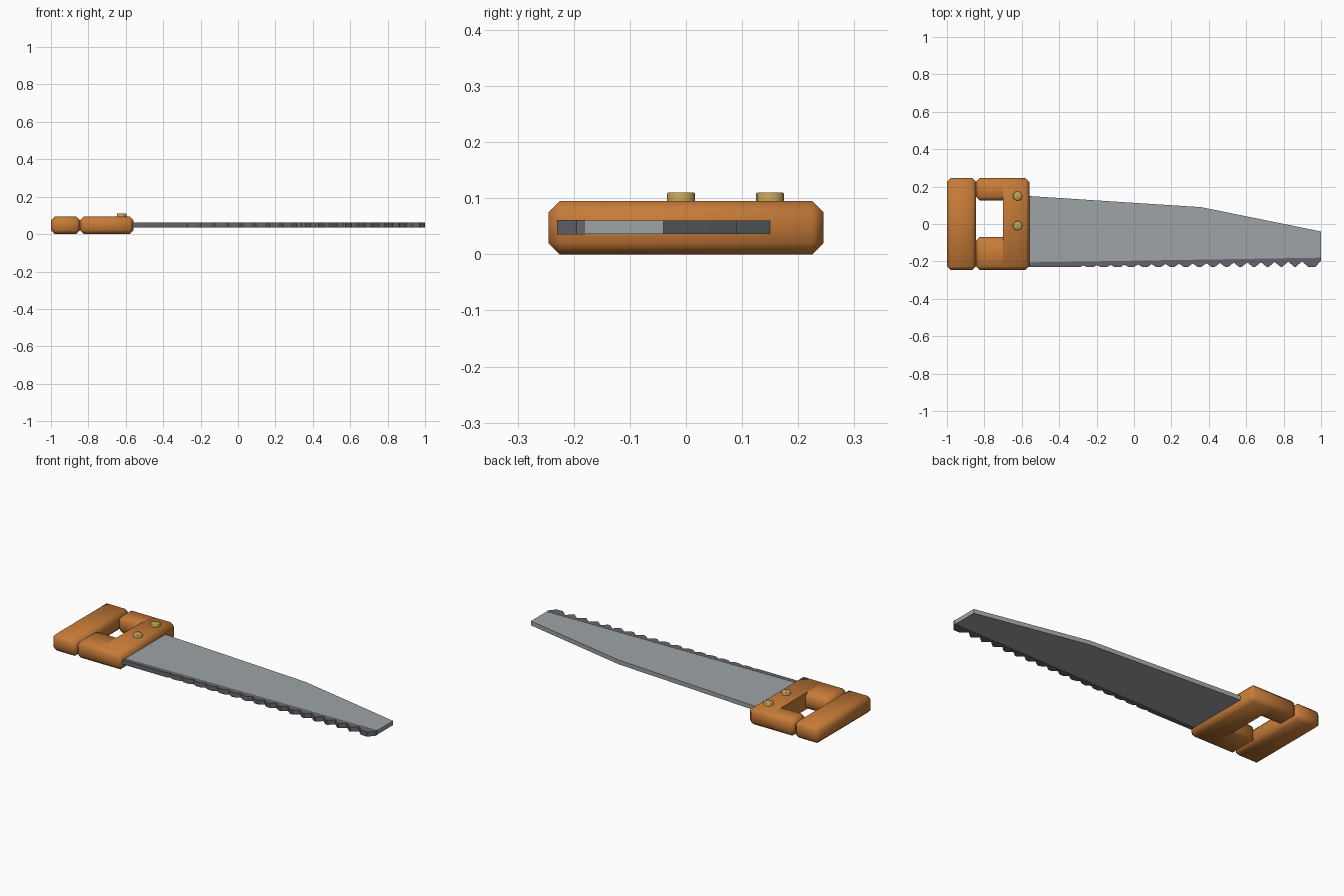
import bpy, bmesh
from math import radians
from mathutils import Matrix, Vector

if "Cube" in bpy.data.objects:
    bpy.data.objects.remove(bpy.data.objects["Cube"])


def material(name, rgb):
    m = bpy.data.materials.new(name)
    m.use_nodes = True
    colour = (*rgb, 1)
    m.diffuse_color = colour
    bsdf = next(n for n in m.node_tree.nodes if n.type == 'BSDF_PRINCIPLED')
    bsdf.inputs["Base Color"].default_value = colour
    return m


wood = material("orange wood", (0.57, 0.20, 0.04))
steel = material("light steel", (0.34, 0.37, 0.38))
dark_steel = material("dark steel", (0.13, 0.13, 0.15))
brass = material("brass", (0.53, 0.34, 0.09))


def finish(name, bm, mat, angle=50):
    bmesh.ops.recalc_face_normals(bm, faces=bm.faces)
    mesh = bpy.data.meshes.new(name)
    bm.to_mesh(mesh)
    bm.free()
    mesh.materials.append(mat)
    ob = bpy.data.objects.new(name, mesh)
    bpy.context.collection.objects.link(ob)
    bpy.ops.object.select_all(action='DESELECT')
    ob.select_set(True)
    bpy.context.view_layer.objects.active = ob
    bpy.ops.object.shade_smooth_by_angle(angle=radians(angle))
    return ob


def wood_block(name, x0, x1, y0, y1, joint=None):
    """Chamfered block; edges on the plane x = joint stay square."""
    bm = bmesh.new()
    low, high = Vector((x0, y0, 0)), Vector((x1, y1, 0.095))
    place = Matrix.Translation((low + high) / 2) @ Matrix.Diagonal((*(high - low), 1))
    bmesh.ops.create_cube(bm, size=1, matrix=place)
    edges = [e for e in bm.edges if joint is None
             or any(abs(v.co.x - joint) > 0.001 for v in e.verts)]
    bmesh.ops.bevel(bm, geom=edges, offset=0.02, segments=1, affect='EDGES')
    finish(name, bm, wood)


def plate(name, outline, mat, z0, z1, angle=30):
    bm = bmesh.new()
    face = bm.faces.new([bm.verts.new((x, y, z0)) for x, y in outline])
    ext = bmesh.ops.extrude_face_region(bm, geom=[face])
    verts = [g for g in ext["geom"] if isinstance(g, bmesh.types.BMVert)]
    bmesh.ops.translate(bm, vec=(0, 0, z1 - z0), verts=verts)
    finish(name, bm, mat, angle)


# Handle: rear grip, two bridges and the block that clamps the blade
joint = -0.70
wood_block("rear_grip", -1, -0.845, -0.245, 0.245)
wood_block("upper_bridge", -0.845, joint, 0.125, 0.245, joint)
wood_block("lower_bridge", -0.845, joint, -0.245, -0.07, joint)
wood_block("blade_clamp", joint, -0.56, -0.245, 0.245, joint)

# Blade with a tapering back
plate("blade", [(-0.6, -0.206), (1, -0.18), (1, -0.04), (0.36, 0.09), (-0.6, 0.152)],
      steel, 0.036, 0.06)

# Toothed edge: notches grow deeper and wider towards the tip
teeth = [(1, -0.18), (-0.6, -0.206), (-0.6, -0.23)]
pitch = 0.073
for i in range(17):
    x = -0.27 + i * pitch
    t = i / 16
    half = pitch * (0.25 + 0.22 * t)
    teeth += [(x - half, -0.23), (x, -0.222 + 0.022 * t), (x + half, -0.23)]
teeth += [(0.97, -0.23), (1, -0.195)]
plate("saw_teeth", teeth, dark_steel, 0.035, 0.061)

# Brass rivets
for name, y in (("upper_rivet", 0.15), ("lower_rivet", -0.009)):
    bm = bmesh.new()
    bmesh.ops.create_cone(bm, cap_ends=True, segments=16, radius1=0.025, radius2=0.025,
                          depth=0.03, matrix=Matrix.Translation((-0.622, y, 0.095)))
    rim = [e for e in bm.edges if all(v.co.z > 0.1 for v in e.verts)]
    bmesh.ops.bevel(bm, geom=rim, offset=0.002, segments=1, affect='EDGES')
    finish(name, bm, brass)
